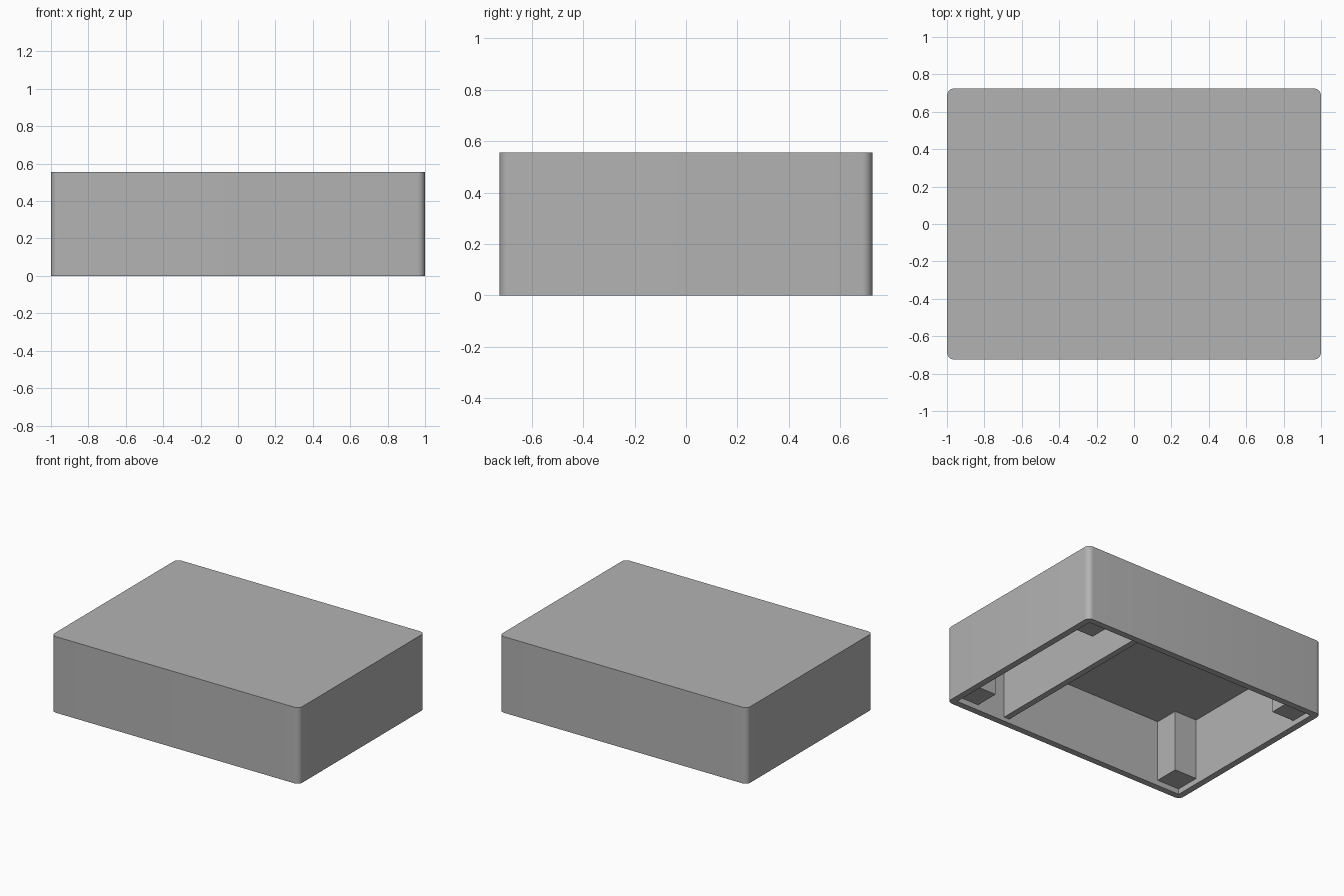
import bpy, bmesh

if "Cube" in bpy.data.objects:
    bpy.data.objects.remove(bpy.data.objects["Cube"])

L, W, H = 2.0, 1.45, 0.555      # outer size
T = 0.047                       # wall thickness
CEIL = 0.485                    # underside of the top plate
LIP = 0.04                      # recess of posts and divider above the rim
POST = 0.18                     # post side
R = 0.04                        # vertical corner radius
EMBED = 0.01                    # overlap of inner parts with the shell

grey = bpy.data.materials.new("grey_plastic")
grey.diffuse_color = (0.45, 0.45, 0.45, 1)
grey.use_nodes = True
grey.node_tree.nodes["Principled BSDF"].inputs["Base Color"].default_value = grey.diffuse_color


def box(name, x0, x1, y0, y1, z0, z1, radius=0):
    """Box from its limits, with optional rounded vertical edges."""
    bm = bmesh.new()
    bmesh.ops.create_cube(bm, size=1)
    for v in bm.verts:
        v.co = (x0 if v.co.x < 0 else x1,
                y0 if v.co.y < 0 else y1,
                z0 if v.co.z < 0 else z1)
    if radius:
        upright = [e for e in bm.edges
                   if abs(e.verts[0].co.z - e.verts[1].co.z) > 0.1]
        bmesh.ops.bevel(bm, geom=upright, offset=radius, segments=8,
                        profile=0.5, affect='EDGES')
    me = bpy.data.meshes.new(name)
    bm.to_mesh(me)
    bm.free()
    me.materials.append(grey)
    ob = bpy.data.objects.new(name, me)
    bpy.context.collection.objects.link(ob)
    return ob


ix, iy = L / 2 - T, W / 2 - T   # inner half sizes

# Outer shell, hollowed from below
shell = box("shell", -L / 2, L / 2, -W / 2, W / 2, 0, H, R)
cavity = box("cavity_cutter", -ix, ix, -iy, iy, -0.1, CEIL)
cut = shell.modifiers.new("hollow", 'BOOLEAN')
cut.operation = 'DIFFERENCE'
cut.solver = 'EXACT'
cut.object = cavity
bpy.context.view_layer.objects.active = shell
shell.select_set(True)
bpy.ops.object.modifier_apply(modifier=cut.name)
bpy.data.objects.remove(cavity)
bpy.ops.object.shade_smooth_by_angle(angle=0.52)

# Square posts in the four inner corners
for sx, side in ((-1, "left"), (1, "right")):
    for sy, end in ((-1, "front"), (1, "back")):
        xs = sorted((sx * (ix - POST), sx * (ix + EMBED)))
        ys = sorted((sy * (iy - POST), sy * (iy + EMBED)))
        box(f"corner_post_{end}_{side}", *xs, *ys, LIP, CEIL + EMBED)

# Dividing wall between the two compartments
box("divider", 0.505, 0.55, -iy - EMBED, iy + EMBED, 0.03, CEIL + EMBED)
